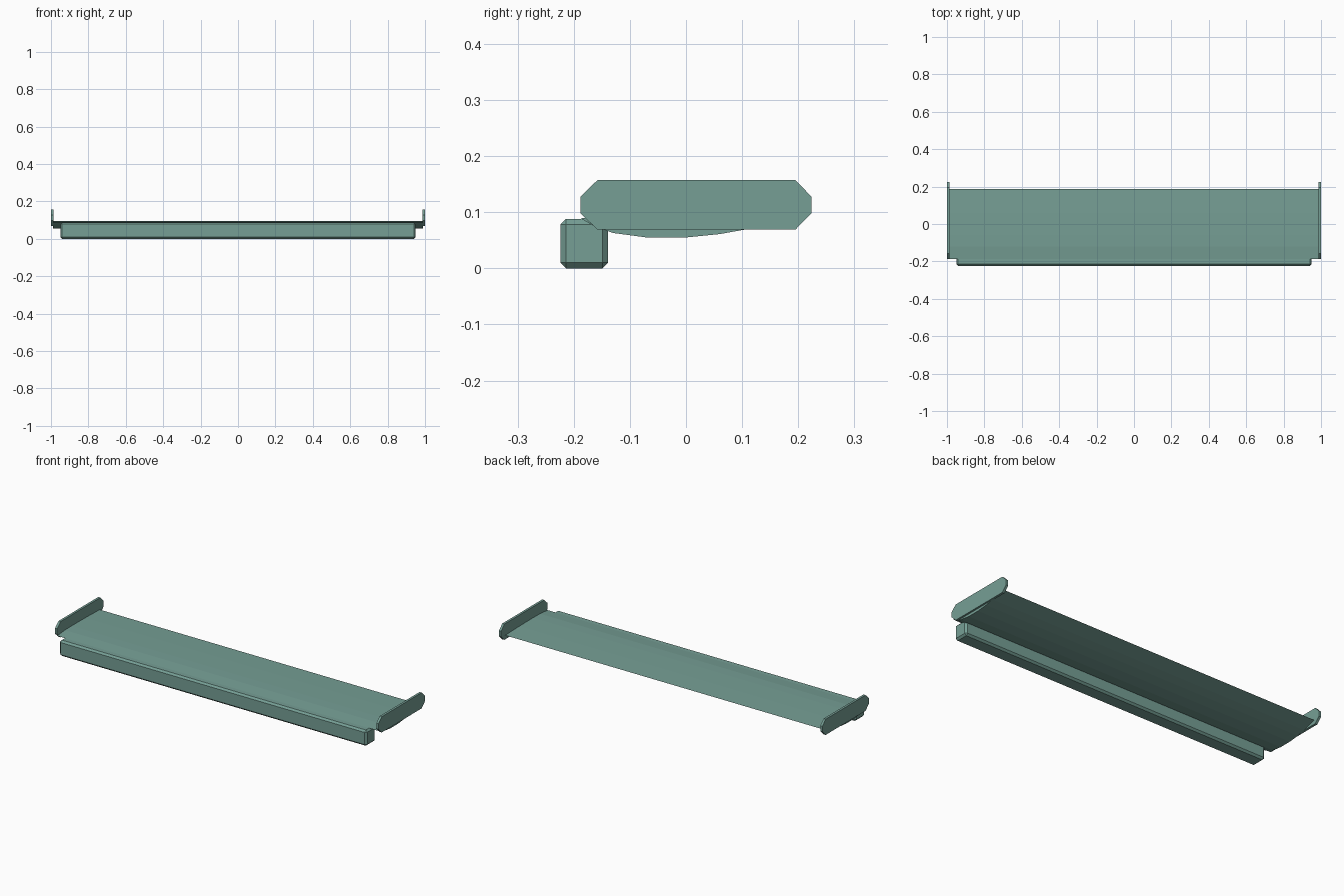
import bpy, bmesh

if "Cube" in bpy.data.objects:
    bpy.data.objects.remove(bpy.data.objects["Cube"])

teal = bpy.data.materials.new("teal")
teal.diffuse_color = (0.18, 0.345, 0.30, 1)
teal.use_nodes = True
teal.node_tree.nodes["Principled BSDF"].inputs["Base Color"].default_value = teal.diffuse_color


def extrude_profile(name, pts, x0, x1):
    """Solid from a (y, z) profile swept along x."""
    bm = bmesh.new()
    a = [bm.verts.new((x0, y, z)) for y, z in pts]
    b = [bm.verts.new((x1, y, z)) for y, z in pts]
    bm.faces.new(a)
    bm.faces.new(b[::-1])
    n = len(pts)
    for i in range(n):
        j = (i + 1) % n
        bm.faces.new((a[i], b[i], b[j], a[j]))
    bmesh.ops.recalc_face_normals(bm, faces=bm.faces)
    me = bpy.data.meshes.new(name)
    bm.to_mesh(me)
    bm.free()
    me.materials.append(teal)
    ob = bpy.data.objects.new(name, me)
    bpy.context.collection.objects.link(ob)
    return ob


# wing blade: rounded belly front to back, then the nearly flat top back to front
under = [(-0.188, 0.089), (-0.165, 0.076), (-0.13, 0.063), (-0.07, 0.055), (0.0, 0.055),
         (0.06, 0.061), (0.11, 0.07), (0.188, 0.092)]
top = [(0.06, 0.095), (-0.06, 0.096), (-0.12, 0.095)]
extrude_profile("wing_blade", under + top, -0.99, 0.99)

# end plates with clipped corners
plate = [(-0.158, 0.157), (0.195, 0.157), (0.2235, 0.128), (0.2235, 0.098),
         (0.195, 0.069), (-0.158, 0.069), (-0.188, 0.098), (-0.188, 0.128)]
for side, s in (("left", -1), ("right", 1)):
    extrude_profile("end_plate_" + side, plate, s * 0.987, s * 1.0)

# chamfered front bar
bar = extrude_profile("front_bar", [(-0.224, 0), (-0.139, 0), (-0.139, 0.088), (-0.224, 0.088)],
                      -0.95, 0.95)
bev = bar.modifiers.new("chamfer", 'BEVEL')
bev.width = 0.01
bev.segments = 1
